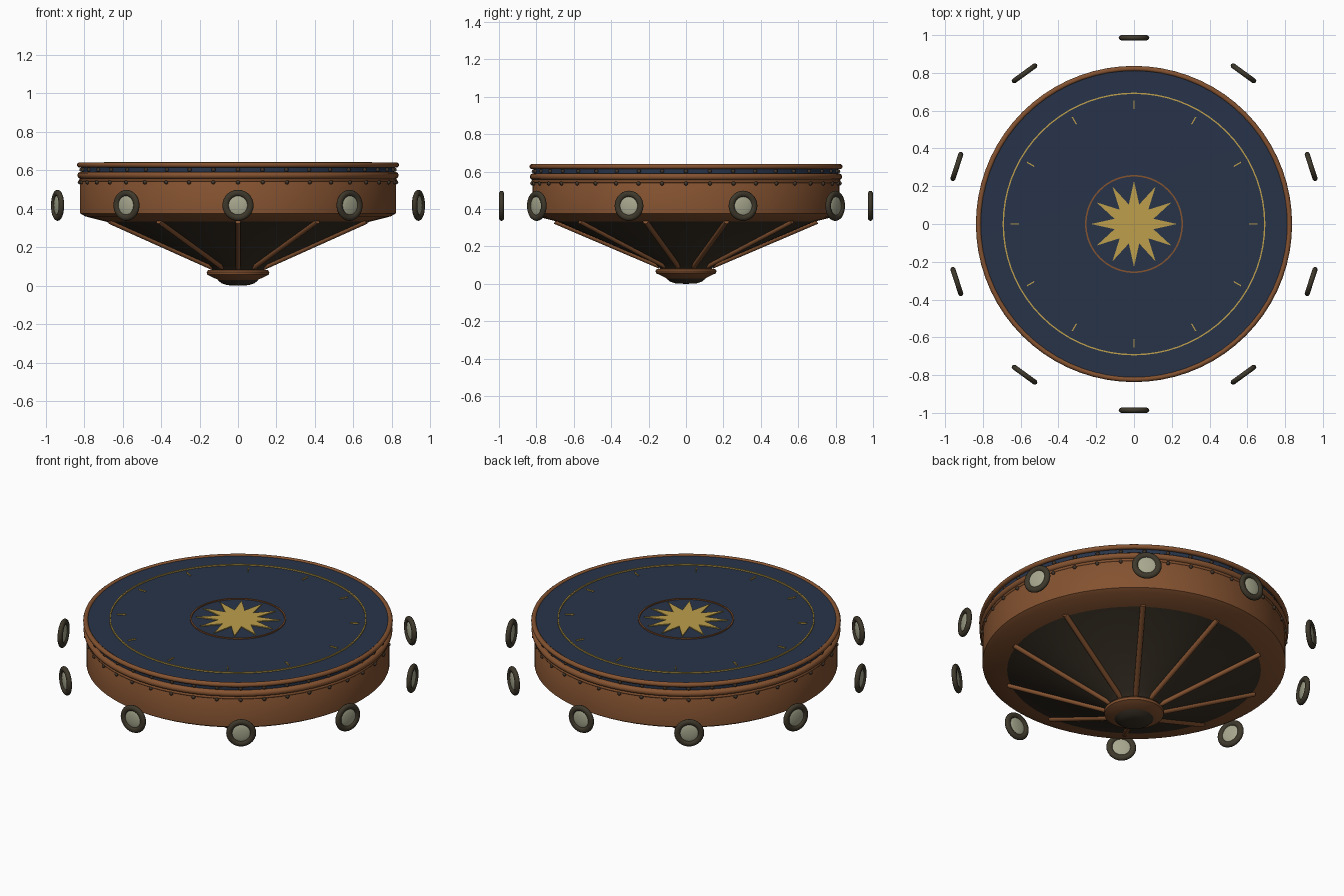
import bpy, bmesh, math
from mathutils import Vector, Matrix

if "Cube" in bpy.data.objects:
    bpy.data.objects.remove(bpy.data.objects["Cube"])


def material(name, r, g, b):
    lin = [((c / 255 + 0.055) / 1.055) ** 2.4 for c in (r, g, b)]
    m = bpy.data.materials.new(name)
    m.diffuse_color = (*lin, 1)
    m.use_nodes = True
    m.node_tree.nodes["Principled BSDF"].inputs["Base Color"].default_value = m.diffuse_color
    return m


COPPER = material("copper_brown", 132, 82, 48)
BLUE = material("deck_blue", 39, 52, 73)
GOLD = material("gold", 190, 160, 76)
DARK = material("dark_hull", 56, 48, 37)
BRONZE = material("dark_bronze", 62, 56, 43)
GLASS = material("pale_glass", 168, 168, 143)
RIVET = material("rivet_iron", 66, 54, 43)


def finish(bm, name, mat, angle=35):
    bmesh.ops.remove_doubles(bm, verts=bm.verts, dist=1e-5)
    bmesh.ops.recalc_face_normals(bm, faces=bm.faces)
    me = bpy.data.meshes.new(name)
    bm.to_mesh(me)
    bm.free()
    me.materials.append(mat)
    ob = bpy.data.objects.new(name, me)
    bpy.context.collection.objects.link(ob)
    if angle:
        bpy.ops.object.select_all(action='DESELECT')
        bpy.context.view_layer.objects.active = ob
        ob.select_set(True)
        bpy.ops.object.shade_smooth_by_angle(angle=math.radians(angle))
    return ob


def spin(bm, profile, closed=False, steps=72, matrix=Matrix()):
    """Turn an (r, z) profile about the z axis."""
    vs = [bm.verts.new((r, 0, z)) for r, z in profile]
    pairs = list(zip(vs, vs[1:])) + ([(vs[-1], vs[0])] if closed else [])
    edges = [bm.edges.new(p) for p in pairs]
    before = set(bm.verts) - set(vs)
    bmesh.ops.spin(bm, geom=vs + edges, cent=(0, 0, 0), axis=(0, 0, 1),
                   angle=math.tau, steps=steps, use_duplicate=False)
    new = [v for v in bm.verts if v not in before]
    bmesh.ops.transform(bm, matrix=matrix, verts=new)


def lathe(name, profile, mat, closed=False, angle=35):
    bm = bmesh.new()
    spin(bm, profile, closed)
    return finish(bm, name, mat, angle)


def oval(r, z, a, b, n=10):
    return [(r + a * math.cos(i * math.tau / n), z + b * math.sin(i * math.tau / n))
            for i in range(n)]


def around(n, start=0.0):
    return [start + i * math.tau / n for i in range(n)]


# Drum body, deck and hull
lathe("drum_wall", [(0.80, 0.59), (0.82, 0.56), (0.82, 0.375), (0.795, 0.36),
                    (0.685, 0.332)], COPPER, angle=50)
lathe("deck", [(0, 0.636), (0.812, 0.634), (0.812, 0.58), (0.79, 0.57)], BLUE)
lathe("hull_cone", [(0.69, 0.334), (0.165, 0.11), (0.13, 0.075)], DARK)
lathe("top_rim", oval(0.823, 0.627, 0.014, 0.014), COPPER, True, 60)
lathe("upper_band", oval(0.815, 0.573, 0.02, 0.019), COPPER, True, 60)
lathe("lower_band", oval(0.815, 0.548, 0.011, 0.009), COPPER, True, 60)

# Bottom boss and tip
lathe("boss", [(0.12, 0.082), (0.155, 0.08), (0.163, 0.07), (0.16, 0.057),
               (0.10, 0.028), (0.085, 0.03)], COPPER)
lathe("boss_tip", [(0.105, 0.028), (0.085, 0.012), (0.055, 0.002), (0, 0)], DARK)

# Hull ribs
bm = bmesh.new()
for a in around(10, math.pi / 2):
    c, s = math.cos(a), math.sin(a)
    p, q = Vector((0.70 * c, 0.70 * s, 0.335)), Vector((0.14 * c, 0.14 * s, 0.096))
    mat = Matrix.Translation((p + q) / 2) @ (p - q).to_track_quat('Z', 'Y').to_matrix().to_4x4()
    bmesh.ops.create_cone(bm, cap_ends=True, segments=10, radius1=0.015, radius2=0.015,
                          depth=(p - q).length, matrix=mat)
finish(bm, "hull_ribs", COPPER, 50)

# Two rows of rivets
for name, z, r in (("upper_rivets", 0.602, 0.814), ("lower_rivets", 0.537, 0.822)):
    bm = bmesh.new()
    for a in around(40, math.pi / 2):
        bmesh.ops.create_uvsphere(bm, u_segments=8, v_segments=6, radius=0.011,
                                  matrix=Matrix.Translation((r * math.cos(a), r * math.sin(a), z)))
    finish(bm, name, RIVET, 60)

# Floating portholes: frame ring and lens
frames, lenses = bmesh.new(), bmesh.new()
for a in around(10, math.pi / 2):
    place = (Matrix.Rotation(a, 4, 'Z') @ Matrix.Translation((0.986, 0, 0.417))
             @ Matrix.Rotation(math.pi / 2, 4, 'Y'))
    spin(frames, oval(0.064, 0, 0.017, 0.014), True, 28, place)
    bmesh.ops.create_uvsphere(lenses, u_segments=24, v_segments=10, radius=0.055,
                              matrix=place @ Matrix.Diagonal((1, 1, 0.2, 1)))
finish(frames, "porthole_frames", BRONZE, 60)
finish(lenses, "porthole_lenses", GLASS, 60)


# Deck inlays: rings, hour ticks and star
def flat_ring(name, r, w, mat):
    lathe(name, [(r - w, 0.634), (r + w, 0.634), (r + w, 0.642), (r - w, 0.642)], mat, True)


flat_ring("outer_inlay_ring", 0.692, 0.0035, GOLD)
flat_ring("inner_inlay_ring", 0.255, 0.004, COPPER)

bm = bmesh.new()
for a in around(12):
    m = (Matrix.Rotation(a, 4, 'Z') @ Matrix.Translation((0.632, 0, 0.638))
         @ Matrix.Diagonal((0.046, 0.006, 0.007, 1)))
    bmesh.ops.create_cube(bm, size=1, matrix=m)
finish(bm, "hour_ticks", GOLD, 0)

bm = bmesh.new()
rim = []
for i in range(24):
    r, a = (0.107 if i % 2 else 0.228), i * math.tau / 24
    rim.append(bm.verts.new((r * math.cos(a), r * math.sin(a), 0.641)))
hub = bm.verts.new((0, 0, 0.641))
for i in range(24):
    bm.faces.new((hub, rim[i], rim[(i + 1) % 24]))
low = bmesh.ops.extrude_face_region(bm, geom=bm.faces[:])["geom"]
bmesh.ops.translate(bm, vec=(0, 0, -0.007), verts=[g for g in low if isinstance(g, bmesh.types.BMVert)])
finish(bm, "star_inlay", GOLD, 0)
